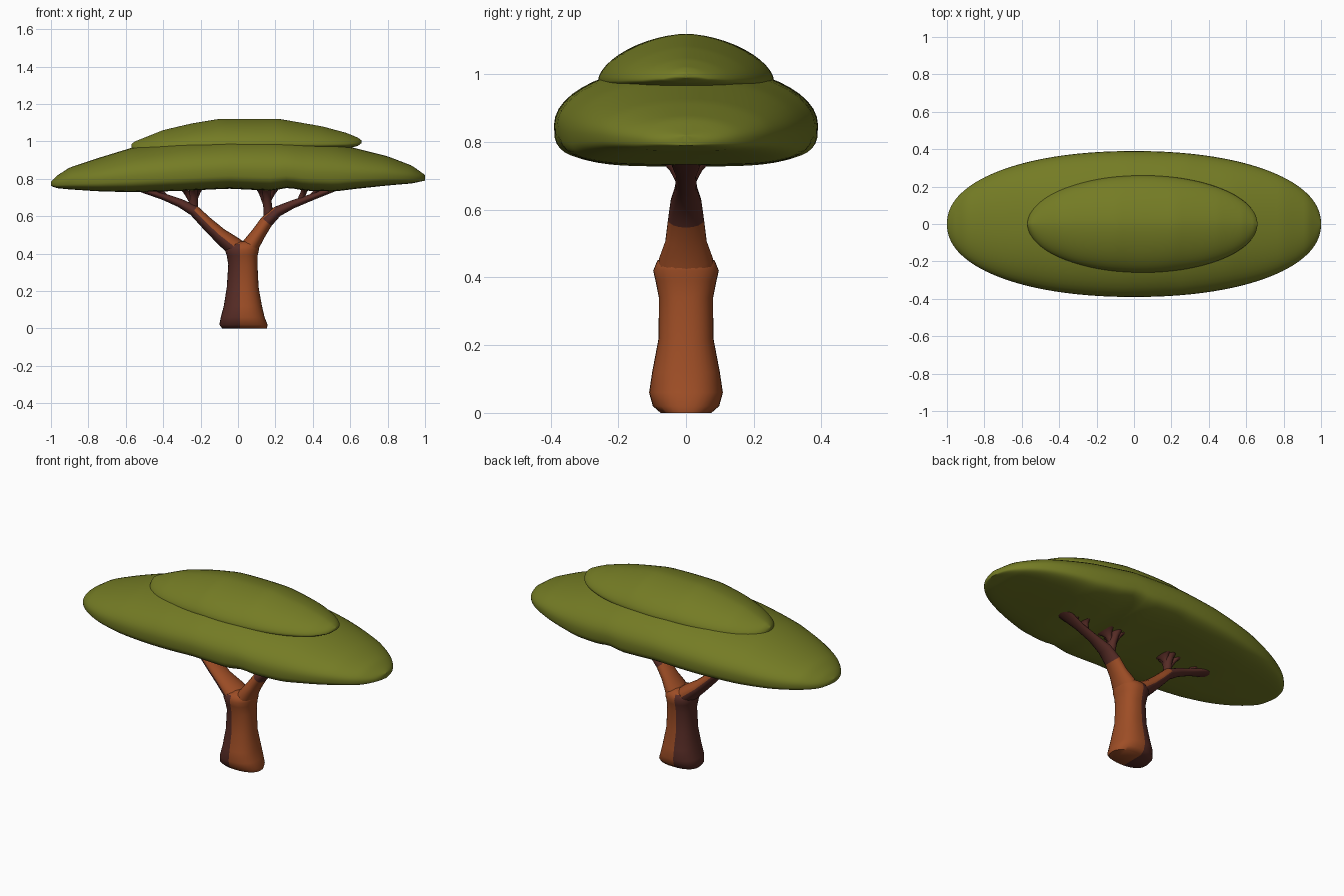
import bpy, bmesh, math
from mathutils import Vector

if "Cube" in bpy.data.objects:
    bpy.data.objects.remove(bpy.data.objects["Cube"])


def material(name, rgb):
    m = bpy.data.materials.new(name)
    m.diffuse_color = (*rgb, 1)
    m.use_nodes = True
    m.node_tree.nodes["Principled BSDF"].inputs["Base Color"].default_value = m.diffuse_color
    return m


GREEN = material("olive leaf green", (0.175, 0.2, 0.018))
RUST = material("rust bark", (0.34, 0.075, 0.019))
BROWN = material("dark brown bark", (0.095, 0.025, 0.019))


def interp(pts, x):
    """Piecewise linear lookup in a list of tuples, keyed by the first value."""
    for a, b in zip(pts, pts[1:]):
        if x <= b[0]:
            t = max(0, (x - a[0]) / (b[0] - a[0]))
            return [p + (q - p) * t for p, q in zip(a[1:], b[1:])]
    return list(pts[-1][1:])


def loft(name, rings, mats, rule=None, split=None, angle=50):
    """Skin closed rings, cap the ends, optionally cut at x=split and colour by rule."""
    bm = bmesh.new()
    vr = [[bm.verts.new(p) for p in r] for r in rings]
    n = len(vr[0])
    for a, b in zip(vr, vr[1:]):
        for i in range(n):
            j = (i + 1) % n
            bm.faces.new((a[i], a[j], b[j], b[i]))
    bm.faces.new(vr[0][::-1])
    bm.faces.new(vr[-1])
    bmesh.ops.recalc_face_normals(bm, faces=bm.faces[:])
    if split is not None:
        bmesh.ops.bisect_plane(bm, geom=bm.verts[:] + bm.edges[:] + bm.faces[:],
                               plane_co=(split, 0, 0), plane_no=(1, 0, 0))
    bm.normal_update()
    if rule:
        for f in bm.faces:
            f.material_index = rule(f.calc_center_median(), f.normal)
    me = bpy.data.meshes.new(name)
    bm.to_mesh(me)
    bm.free()
    for m in mats:
        me.materials.append(m)
    ob = bpy.data.objects.new(name, me)
    bpy.context.collection.objects.link(ob)
    bpy.ops.object.select_all(action='DESELECT')
    bpy.context.view_layer.objects.active = ob
    ob.select_set(True)
    bpy.ops.object.shade_smooth_by_angle(angle=math.radians(angle))
    return ob


def spow(v, p):
    return math.copysign(abs(v) ** p, v)


def leaf_layer(name, x0, x1, half_y, profile, widest, n_plan, n_top, n_bot):
    """Flat leaf cushion: profile rows are (x, bottom z, top z)."""
    rings = []
    steps, sides = 72, 48
    for s in range(steps + 1):
        u = -math.cos(math.pi * s / steps)
        x = (x0 + x1) / 2 + u * (x1 - x0) / 2
        zb, zt = interp(profile, x)
        w = half_y * max(0.03, (1 - abs(u) ** n_plan) ** (1 / n_plan))
        zm = zb + widest * (zt - zb)
        ring = []
        for i in range(sides):
            a = 2 * math.pi * i / sides
            n, h = (n_top, zt - zm) if math.sin(a) >= 0 else (n_bot, zm - zb)
            ring.append(Vector((x, w * spow(math.cos(a), 2 / n),
                                zm + h * spow(math.sin(a), 2 / n))))
        rings.append(ring)
    return loft(name, rings, [GREEN])


# Canopy: wide lower cushion and smaller cap on top
leaf_layer("lower_canopy", -1, 1, 0.39, [
    (-1, 0.762, 0.785), (-0.97, 0.75, 0.815), (-0.9, 0.743, 0.86), (-0.75, 0.733, 0.91),
    (-0.57, 0.728, 0.965), (-0.3, 0.735, 1.01), (-0.05, 0.747, 1.03), (0.18, 0.736, 1.03),
    (0.27, 0.752, 1.02), (0.36, 0.736, 1.01), (0.52, 0.732, 0.99), (0.62, 0.745, 0.965),
    (0.8, 0.764, 0.92), (0.93, 0.775, 0.87), (1, 0.79, 0.82)], 0.37, 2.15, 2.0, 3.8)
leaf_layer("upper_canopy", -0.57, 0.66, 0.26, [
    (-0.57, 0.95, 0.985), (-0.55, 0.94, 1.0), (-0.4, 0.93, 1.06), (-0.25, 0.93, 1.095),
    (-0.1, 0.93, 1.12), (0.22, 0.93, 1.12), (0.45, 0.945, 1.08), (0.58, 0.96, 1.045),
    (0.64, 0.975, 1.02), (0.66, 0.99, 1.005)], 0.27, 2.0, 1.7, 2.0)

# Trunk: rows are (z, left x, right x, half depth)
trunk_rows = [(0, -0.085, 0.155, 0.075), (0.02, -0.1, 0.158, 0.098), (0.06, -0.092, 0.142, 0.109),
              (0.12, -0.076, 0.128, 0.1), (0.22, -0.06, 0.11, 0.081), (0.34, -0.052, 0.104, 0.08),
              (0.39, -0.06, 0.105, 0.09), (0.42, -0.07, 0.112, 0.097), (0.45, -0.06, 0.11, 0.085),
              (0.465, -0.01, 0.09, 0.05)]
trunk_rings = []
for z, xa, xb, w in trunk_rows:
    trunk_rings.append([Vector(((xa + xb) / 2 + (xb - xa) / 2 * spow(math.cos(a), 0.85),
                                w * spow(math.sin(a), 0.85), z))
                        for a in (2 * math.pi * i / 32 for i in range(32))])
loft("trunk", trunk_rings, [RUST, BROWN],
     lambda c, n: 1 if c.x < 0.012 and not (c.z > 0.44 and n.z > 0.5) else 0, split=0.012)


def branch(name, path, rule):
    """Tube along points in the xz plane: rows are (x, z, half thickness, half depth)."""
    rings = []
    for k, (x, z, r, w) in enumerate(path):
        a, b = path[max(k - 1, 0)], path[min(k + 1, len(path) - 1)]
        d = Vector((b[0] - a[0], 0, b[1] - a[1])).normalized()
        side = Vector((d.z, 0, -d.x))
        rings.append([Vector((x, 0, z)) + side * r * math.cos(t) + Vector((0, w * math.sin(t), 0))
                      for t in (2 * math.pi * i / 16 for i in range(16))])
    return loft(name, rings, [RUST, BROWN], rule, angle=60)


# Two main limbs
branch("left_limb", [(0.03, 0.39, 0.06, 0.08), (-0.03, 0.445, 0.05, 0.082), (-0.1, 0.5, 0.04, 0.062),
                     (-0.17, 0.565, 0.034, 0.054), (-0.235, 0.63, 0.03, 0.045),
                     (-0.31, 0.67, 0.023, 0.032), (-0.4, 0.705, 0.018, 0.03), (-0.52, 0.745, 0.016, 0.05)],
       lambda c, n: 0 if n.z > 0.1 and c.x > -0.2 else 1)
branch("right_limb", [(0.04, 0.39, 0.06, 0.08), (0.075, 0.455, 0.045, 0.08), (0.112, 0.51, 0.038, 0.06),
                      (0.152, 0.57, 0.035, 0.053), (0.21, 0.625, 0.029, 0.045),
                      (0.29, 0.662, 0.022, 0.032), (0.39, 0.7, 0.018, 0.03), (0.52, 0.75, 0.016, 0.05)],
       lambda c, n: 0 if c.x < 0.165 else 1)

# Twigs: (start x, start z, end x, thickness), flaring in depth under the leaves
twigs = [(-0.24, 0.62, -0.235, 0.022), (-0.24, 0.67, -0.29, 0.014), (-0.24, 0.67, -0.205, 0.013),
         (-0.38, 0.695, -0.43, 0.013), (0.165, 0.58, 0.15, 0.022), (0.15, 0.665, 0.115, 0.014),
         (0.15, 0.665, 0.2, 0.014), (0.33, 0.675, 0.36, 0.015), (0.39, 0.7, 0.43, 0.012)]
for i, (xa, za, xb, r) in enumerate(twigs):
    path = [(xa + (xb - xa) * t, za + (0.75 - za) * t, r * (1.2 - 0.3 * t + 0.5 * t ** 6),
             r + (0.085 - r) * t ** 4) for t in (0, 0.3, 0.6, 0.8, 0.92, 1)]
    branch(f"twig_{i + 1}", path, lambda c, n: 1)
